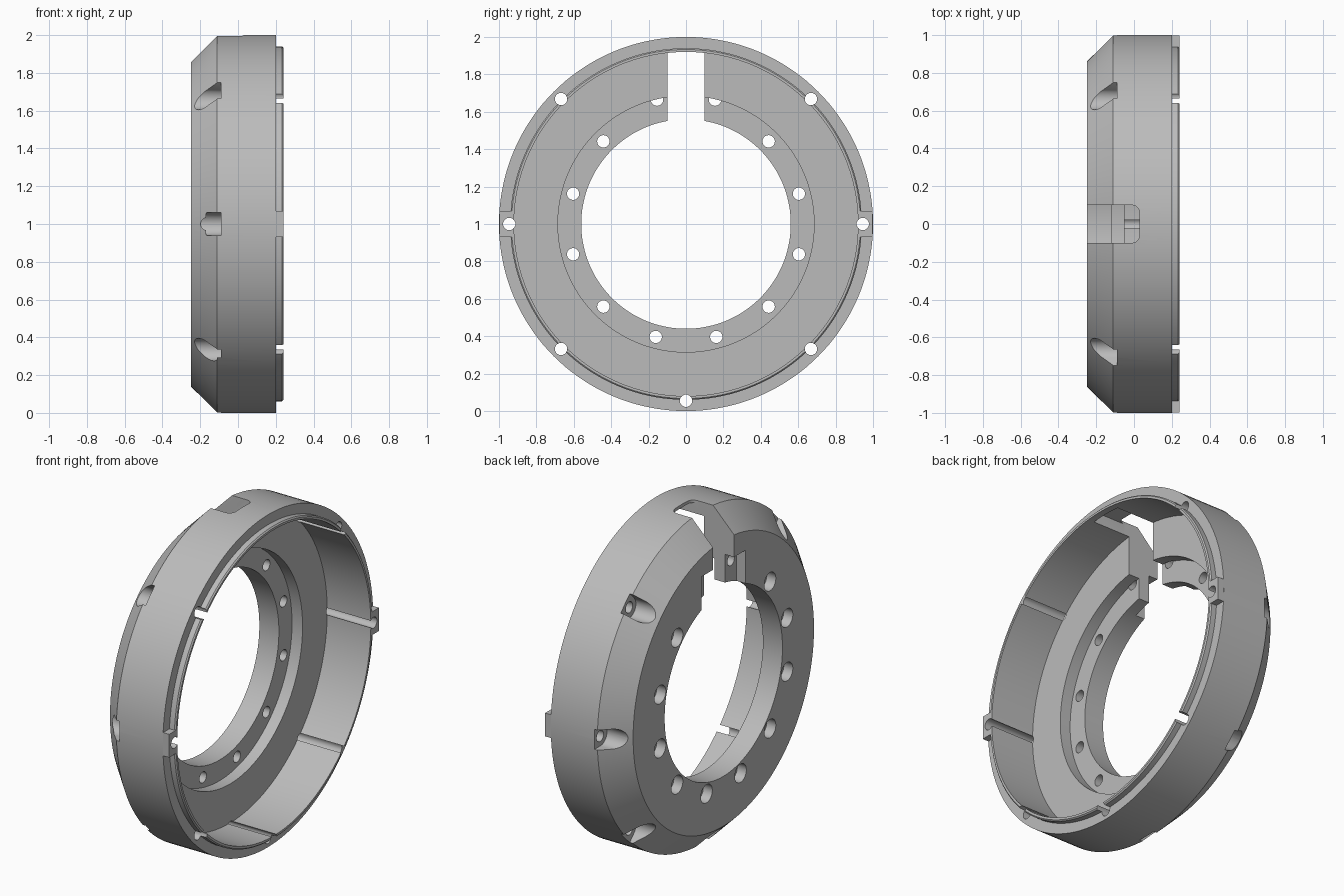
import bpy, bmesh, math
from mathutils import Matrix, Vector

cube = bpy.data.objects.get("Cube")
if cube:
    bpy.data.objects.remove(cube)

grey = bpy.data.materials.new("satin grey")
grey.use_nodes = True
colour = (0.5, 0.5, 0.5, 1)
grey.diffuse_color = colour
grey.node_tree.nodes["Principled BSDF"].inputs["Base Color"].default_value = colour

SEGMENTS = 144
CENTRE = Matrix.Translation((0, 0, 1))


def make_object(name, bm):
    bmesh.ops.recalc_face_normals(bm, faces=bm.faces)
    mesh = bpy.data.meshes.new(name)
    bm.to_mesh(mesh)
    bm.free()
    mesh.materials.append(grey)
    obj = bpy.data.objects.new(name, mesh)
    obj.matrix_world = CENTRE
    bpy.context.collection.objects.link(obj)
    return obj


def lathe(name, profile):
    """Revolve a closed (x, radius) profile about the x axis."""
    bm = bmesh.new()
    rings = []
    for i in range(SEGMENTS):
        a = 2 * math.pi * i / SEGMENTS
        rings.append([bm.verts.new((x, r * math.sin(a), r * math.cos(a))) for x, r in profile])
    n = len(profile)
    for i, ring in enumerate(rings):
        after = rings[(i + 1) % SEGMENTS]
        for j in range(n):
            k = (j + 1) % n
            bm.faces.new((ring[j], ring[k], after[k], after[j]))
    return make_object(name, bm)


def box(name, low, high, angle=0, bevel=0):
    """Box between two corners, turned about the x axis; bevel rounds its radial edges."""
    bm = bmesh.new()
    low, high = Vector(low), Vector(high)
    bmesh.ops.create_cube(bm, size=1)
    bmesh.ops.scale(bm, vec=high - low, verts=bm.verts)
    bmesh.ops.translate(bm, vec=(low + high) / 2, verts=bm.verts)
    if bevel:
        edges = [e for e in bm.edges if all(v.co.x > high.x - 0.001 for v in e.verts)
                 and abs(e.verts[0].co.z - e.verts[1].co.z) > 0.1]
        bmesh.ops.bevel(bm, geom=edges, offset=bevel, segments=5, profile=0.5, affect='EDGES')
    bmesh.ops.rotate(bm, matrix=Matrix.Rotation(angle, 3, 'X'), verts=bm.verts)
    return make_object(name, bm)


def rod(name, radius, x0, x1, y, z, angle=0):
    """Cylinder along x, placed at (y, z) and then turned about the x axis."""
    bm = bmesh.new()
    bmesh.ops.create_cone(bm, cap_ends=True, segments=32, radius1=radius, radius2=radius, depth=x1 - x0)
    bmesh.ops.rotate(bm, matrix=Matrix.Rotation(math.pi / 2, 3, 'Y'), verts=bm.verts)
    bmesh.ops.translate(bm, vec=((x0 + x1) / 2, y, z), verts=bm.verts)
    bmesh.ops.rotate(bm, matrix=Matrix.Rotation(angle, 3, 'X'), verts=bm.verts)
    return make_object(name, bm)


def combine(target, tool, operation='DIFFERENCE'):
    mod = target.modifiers.new("combine", 'BOOLEAN')
    mod.operation = operation
    mod.solver = 'EXACT'
    mod.object = tool
    bpy.context.view_layer.objects.active = target
    bpy.ops.object.modifier_apply(modifier=mod.name)
    bpy.data.objects.remove(tool)


# Housing: chamfered outside, deep tray inside, stepped inner flange
housing = lathe("ring_housing", [
    (-0.25, 0.56), (-0.25, 0.86), (-0.11, 1.0), (0.20, 1.0), (0.20, 0.94),
    (0.233, 0.94), (0.24, 0.933), (0.24, 0.92), (-0.05, 0.92),
    (-0.05, 0.685), (-0.12, 0.685), (-0.12, 0.56)])

# Side tabs bridging the lip
for side in (-1, 1):
    ends = sorted((side * 0.922, side * 0.997))
    combine(housing, box("tab", (0.15, ends[0], -0.07), (0.24, ends[1], 0.07)), 'UNION')

# Rounded slot through the top, with a shallow relief under the rim
combine(housing, box("slot_cutter", (-0.4, -0.1, 0.4), (0.03, 0.1, 1.1), bevel=0.04))
combine(housing, box("relief_cutter", (-0.02, -0.1, 0.85), (0.2, 0.1, 0.98)))

# Outer bolt holes with open-sided head pockets
for i in range(1, 8):
    a = i * math.pi / 4
    combine(housing, rod("head_cutter", 0.06, -0.4, -0.09, 0, 0.94, a))
    combine(housing, box("head_side_cutter", (-0.4, -0.06, 0.94), (-0.09, 0.06, 1.1), a))
    combine(housing, rod("bolt_cutter", 0.033, -0.4, 0.4, 0, 0.945, a))

# Inner flange holes with counterbores on the rear
for i in range(1, 11):
    a = math.radians(15 + 30 * i)
    combine(housing, rod("counterbore_cutter", 0.055, -0.4, -0.19, 0, 0.625, a))
    combine(housing, rod("flange_cutter", 0.033, -0.4, 0.0, 0, 0.625, a))

# Square pockets and holes beside the slot
for side in (-1, 1):
    ends = sorted((side * 0.09, side * 0.21))
    combine(housing, box("pocket_cutter", (-0.4, ends[0], 0.5), (-0.19, ends[1], 0.72)))
    combine(housing, rod("pocket_hole_cutter", 0.033, -0.4, -0.115, side * 0.155, 0.665))

# Smooth round walls, keep machined edges crisp
bpy.ops.object.select_all(action='DESELECT')
housing.select_set(True)
bpy.context.view_layer.objects.active = housing
bpy.ops.object.shade_smooth_by_angle(angle=math.radians(25))
